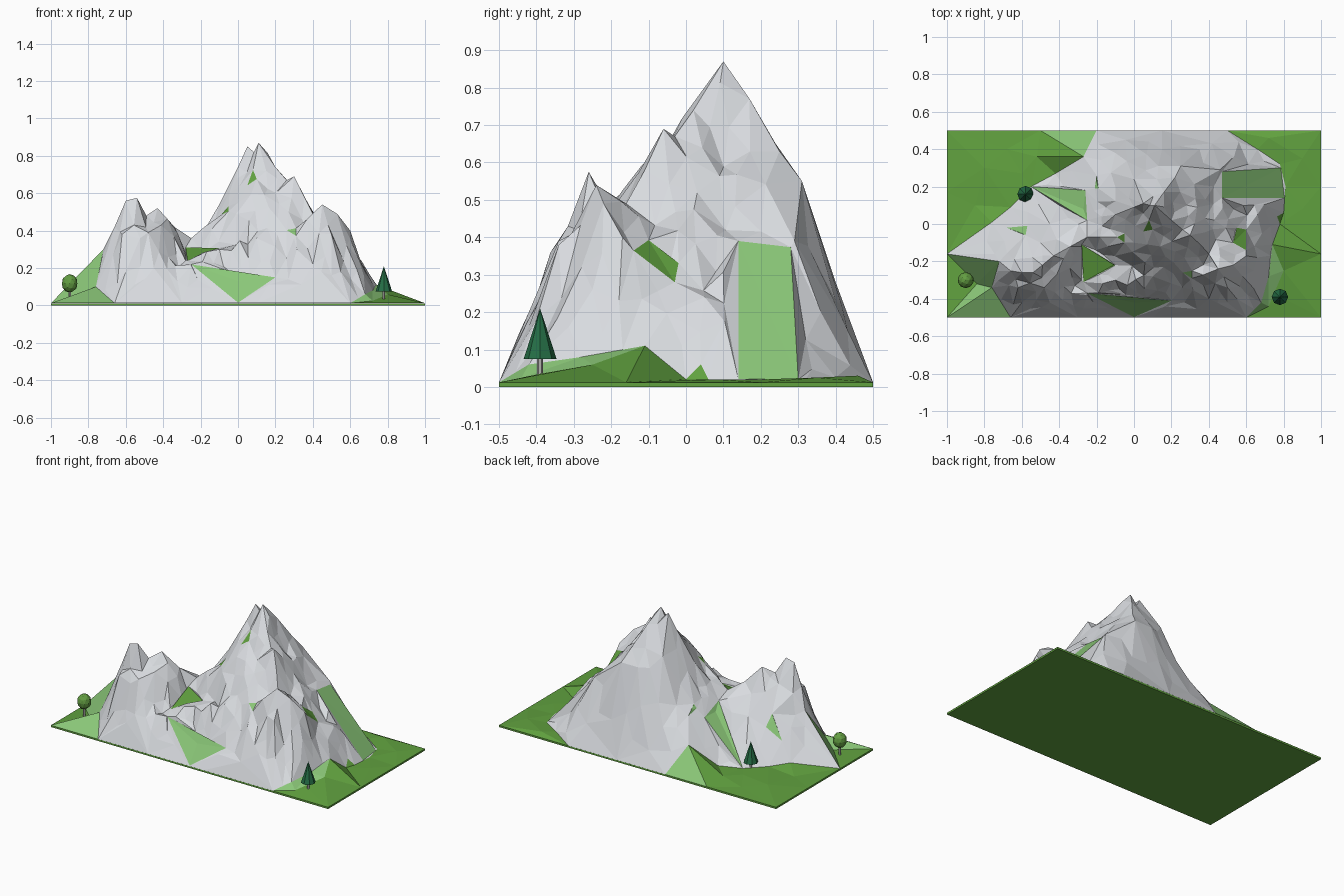
import bpy, bmesh, math, random
from mathutils import Vector
from mathutils.geometry import delaunay_2d_cdt, barycentric_transform, intersect_point_tri_2d

if "Cube" in bpy.data.objects:
    bpy.data.objects.remove(bpy.data.objects["Cube"])

random.seed(4)
BASE = 0.012


def material(name, r, g, b):
    m = bpy.data.materials.new(name)
    m.diffuse_color = (r, g, b, 1)
    m.use_nodes = True
    m.node_tree.nodes["Principled BSDF"].inputs["Base Color"].default_value = m.diffuse_color
    return m


rock = material("rock grey", 0.69, 0.71, 0.74)
pale = material("pale grass", 0.26, 0.58, 0.19)
grass = material("meadow green", 0.12, 0.36, 0.05)
pine = material("pine green", 0.018, 0.155, 0.06)
leaf = material("bush green", 0.125, 0.34, 0.055)
bark = material("bark", 0.45, 0.44, 0.42)

# Ridge lines and summits (x, y, z)
ridges = [
    [(-.66, -.25, .42), (-.60, -.26, .56), (-.54, -.26, .575), (-.49, -.22, .48),
     (-.43, -.17, .52), (-.34, -.12, .42), (-.25, -.07, .36), (-.17, -.01, .42),
     (-.10, .05, .54), (0, .09, .74), (.05, .11, .85), (.085, .10, .82), (.11, .10, .87),
     (.20, .02, .74), (.26, -.03, .67), (.30, -.06, .69), (.355, -.11, .58), (.40, -.16, .49),
     (.45, -.24, .54), (.53, -.22, .49), (.60, -.17, .40)],
    [(.11, .10, .87), (.16, .17, .77), (.22, .25, .63), (.25, .31, .55), (.46, .29, .39)],
]
# Mountain flanks
flanks = [
    (-.60, -.42, .18), (-.45, -.42, .20), (-.25, -.38, .215), (0, -.42, .13), (.20, -.41, .15),
    (.40, -.40, .22), (.55, -.40, .18), (-.62, -.34, .38), (-.48, -.34, .39), (-.28, -.30, .24),
    (-.10, -.30, .30), (.10, -.28, .36), (.30, -.30, .36), (.50, -.34, .38), (.64, -.25, .26),
    (-.28, -.12, .28), (-.11, -.22, .30), (-.14, -.12, .41), (0, -.10, .55), (.14, -.12, .59),
    (.27, -.18, .50), (-.27, .08, .28), (-.10, .20, .46), (-.20, .23, .33), (0, .24, .63),
    (.13, .31, .55), (-.10, .38, .25), (.15, .40, .28), (.35, .40, .23), (.47, .14, .39),
    (.38, .03, .52), (.54, -.04, .34), (.66, .05, .24), (-.60, -.05, .27), (-.45, 0, .27),
    (-.40, .10, .15), (-.50, -.10, .40),
]
# Outline where rock meets meadow
foot = [
    (-.66, -.5, BASE), (-.3, -.5, BASE), (.1, -.5, BASE), (.60, -.5, BASE), (.68, -.42, .06),
    (.72, -.28, .08), (.74, -.11, .11), (.78, .0, .02), (.765, .04, .06), (.80, .06, .02),
    (.81, .20, .02), (.78, .32, .02), (.66, .40, .025), (.5, .5, BASE), (.15, .5, BASE),
    (-.2, .5, BASE), (-.27, .36, .17), (-.42, .27, .04), (-.55, .20, .03), (-.66, .09, .03),
    (-.76, .01, .05), (-1, -.16, BASE), (-.72, -.20, .30), (-.76, -.34, .10),
]
# Meadow
meadow = [
    (-1, -.5, BASE), (1, -.5, BASE), (1, .5, BASE), (-1, .5, BASE), (1, -.16, BASE),
    (1, .2, BASE), (-1, .17, BASE), (-.5, .5, BASE), (-.84, -.32, .03), (.78, -.39, .035),
    (.9, .08, .02), (.9, .35, .025), (.72, .46, .03), (-.8, .3, .03), (-.68, .4, .02),
    (-.85, .1, .02), (-.6, .27, .03), (-.52, .36, .035),
]
# Grass patches seen from above
pale_areas = [
    [(-.25, -.37), (0, -.498), (.2, -.41)],
    [(-.55, .2), (-.25, .02), (-.26, .18)],
    [(.47, .14), (.805, .14), (.785, .30), (.47, .28)],
    [(-.5, .5), (-.2, .5), (-.27, .36)],
    [(-1, -.5), (-.66, -.5), (-.76, -.34), (-.84, -.32)],
    [(-1, -.16), (-.84, -.32), (-.76, -.34), (-.72, -.2)],
    [(.6, -.5), (.72, -.44), (.80, -.25), (.74, -.11), (.72, -.28), (.68, -.42)],
    [(-.68, -.02), (-.58, -.06), (-.57, -.01)],
    [(.26, -.26), (.31, -.29), (.31, -.25)],
    [(-.21, .19), (-.19, .19), (-.20, .26)],
]
green_areas = [
    [(-.28, -.11), (-.27, -.31), (-.10, -.22)],
    [(.53, -.10), (.60, -.14), (.60, -.03), (.55, -.02)],
    [(.05, -.04), (.10, -.03), (.08, .02)],
    [(-.09, -.07), (-.05, -.10), (-.05, -.05)],
]


def inside(p, poly):
    hit = False
    for a, b in zip(poly, poly[1:] + poly[:1]):
        if (a[1] > p[1]) != (b[1] > p[1]):
            if p[0] < a[0] + (p[1] - a[1]) / (b[1] - a[1]) * (b[0] - a[0]):
                hit = not hit
    return hit


def triangulate(points, edges):
    r = delaunay_2d_cdt([Vector(p[:2]) for p in points], edges, [], 0, 1e-4, True)
    return r[0], r[2], r[3]


# Coarse mountain surface, used to look up heights
points, edges = flanks + meadow, []
for line, closed in [(r, False) for r in ridges] + [(foot, True)]:
    s, n = len(points), len(line)
    points = points + line
    edges += [(s + i, s + i + 1) for i in range(n - 1)]
    if closed:
        edges.append((s + n - 1, s))
cv, cf, corig = triangulate(points, edges)
coarse = [Vector((v.x, v.y, points[o[0]][2] if o else BASE)) for v, o in zip(cv, corig)]


def height(p):
    for f in cf:
        a, b, c = (coarse[i] for i in f)
        if intersect_point_tri_2d(p, a.xy, b.xy, c.xy):
            q = barycentric_transform(Vector((p[0], p[1], 0)), *(Vector((*v.xy, 0)) for v in (a, b, c)), a, b, c)
            return q.z
    return min(coarse, key=lambda v: (v.xy - Vector(p)).length).z


# Patch outlines, then scattered crag points
for poly in pale_areas + green_areas:
    s, n = len(points), len(poly)
    points = points + poly
    edges += [(s + i, s + (i + 1) % n) for i in range(n)]
first_crag = len(points)
for _ in range(2500):
    p = (random.uniform(-.8, .8), random.uniform(-.46, .46))
    smooth_side = p[1] > .15 or (p[0] < -.3 and p[1] > -.15)
    gap = 0.07 if smooth_side else 0.045
    if inside(p, foot) and not any(inside(p, a) for a in pale_areas + green_areas):
        if all(math.dist(p, q[:2]) > gap for q in points):
            points.append(p)

# Mountain terrain
tv, tf, torig = triangulate(points, edges)
bm = bmesh.new()
verts = []
for v, o in zip(tv, torig):
    z = height(v)
    if o and o[0] >= first_crag:
        rough = .4 if v.y > .15 or (v.x < -.3 and v.y > -.15) else 1
        z += rough * random.uniform(-.04, .03) * min(1, z / .3)
    verts.append(bm.verts.new((v.x, v.y, max(z, BASE))))
for f in tf:
    face = bm.faces.new([verts[i] for i in f])
    c = face.calc_center_median().xy
    if any(inside(c, a) for a in pale_areas):
        face.material_index = 1
    elif not inside(c, foot) or any(inside(c, a) for a in green_areas):
        face.material_index = 2
bmesh.ops.recalc_face_normals(bm, faces=bm.faces)
if sum(f.normal.z for f in bm.faces) < 0:
    bmesh.ops.reverse_faces(bm, faces=bm.faces)
mesh = bpy.data.meshes.new("mountain_terrain")
bm.to_mesh(mesh)
bm.free()
for m in (rock, pale, grass):
    mesh.materials.append(m)
bpy.context.collection.objects.link(bpy.data.objects.new("mountain_terrain", mesh))


def finish(name, mat):
    ob = bpy.context.object
    ob.name = name
    ob.data.materials.append(mat)
    return ob


# Ground slab
bpy.ops.mesh.primitive_cube_add(size=1, location=(0, 0, .0058))
finish("ground_slab", grass).scale = (2, 1, .0116)


# Trees and bush
def trunk(name, x, y, z0, z1):
    bpy.ops.mesh.primitive_cylinder_add(vertices=6, radius=.008, depth=z1 - z0, location=(x, y, (z0 + z1) / 2))
    finish(name, bark)


for name, x, y, z in (("right_pine", .78, -.39, .075), ("back_pine", -.58, .16, .065)):
    trunk(name + "_trunk", x, y, .015, z + .005)
    bpy.ops.mesh.primitive_cone_add(vertices=8, radius1=.044, radius2=0, depth=.135, location=(x, y, z + .0675))
    finish(name + "_crown", pine)
trunk("bush_trunk", -.9, -.3, .015, .09)
bpy.ops.mesh.primitive_ico_sphere_add(subdivisions=2, radius=.043, location=(-.9, -.3, .118))
finish("bush_crown", leaf).scale = (1, 1, 1.15)
